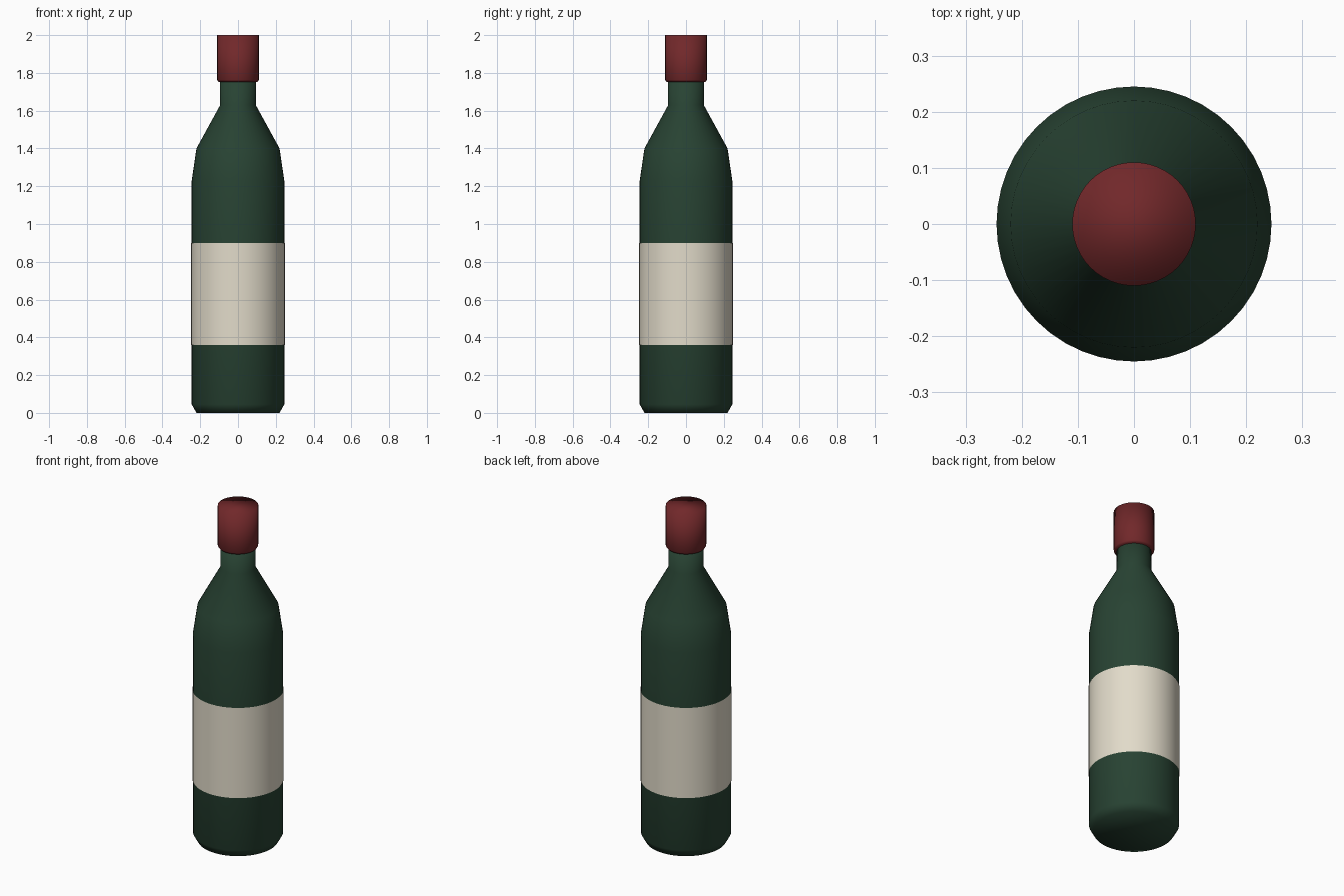
import bpy
import math

cube = bpy.data.objects.get("Cube")
if cube:
    bpy.data.objects.remove(cube, do_unlink=True)

SIDES = 48


def material(name, rgb):
    mat = bpy.data.materials.new(name)
    mat.use_nodes = True
    mat.diffuse_color = (*rgb, 1)
    mat.node_tree.nodes["Principled BSDF"].inputs["Base Color"].default_value = (*rgb, 1)
    return mat


def lathe(name, profile, mat, capped=True):
    """Spin (radius, height) points around z, listed from bottom to top."""
    verts = [(r * math.cos(math.tau * i / SIDES), r * math.sin(math.tau * i / SIDES), z)
             for r, z in profile for i in range(SIDES)]
    faces = []
    for ring in range(len(profile) - 1):
        low, high = ring * SIDES, (ring + 1) * SIDES
        for i in range(SIDES):
            j = (i + 1) % SIDES
            faces.append((low + i, low + j, high + j, high + i))
    if capped:
        top = (len(profile) - 1) * SIDES
        faces.append(tuple(reversed(range(SIDES))))
        faces.append(tuple(range(top, top + SIDES)))
    mesh = bpy.data.meshes.new(name)
    mesh.from_pydata(verts, [], faces)
    mesh.materials.append(mat)
    mesh.shade_smooth()
    obj = bpy.data.objects.new(name, mesh)
    bpy.context.collection.objects.link(obj)
    return obj


glass = material("dark green glass", (0.021, 0.056, 0.033))
foil = material("deep red foil", (0.165, 0.021, 0.023))
paper = material("cream paper", (0.76, 0.71, 0.59))

# Glass body: chamfered base, straight wall, two-step shoulder and neck
lathe("bottle_body", [(0.22, 0), (0.245, 0.045), (0.245, 1.23), (0.22, 1.40),
                      (0.094, 1.63), (0.094, 1.80)], glass)

# Foil cap over the neck, with a slightly tucked lower rim
lathe("foil_cap", [(0.104, 1.753), (0.11, 1.763), (0.11, 2.0)], foil)

# Paper label wrapped all the way round
lathe("paper_label", [(0.2475, 0.36), (0.2475, 0.9)], paper, capped=False)
